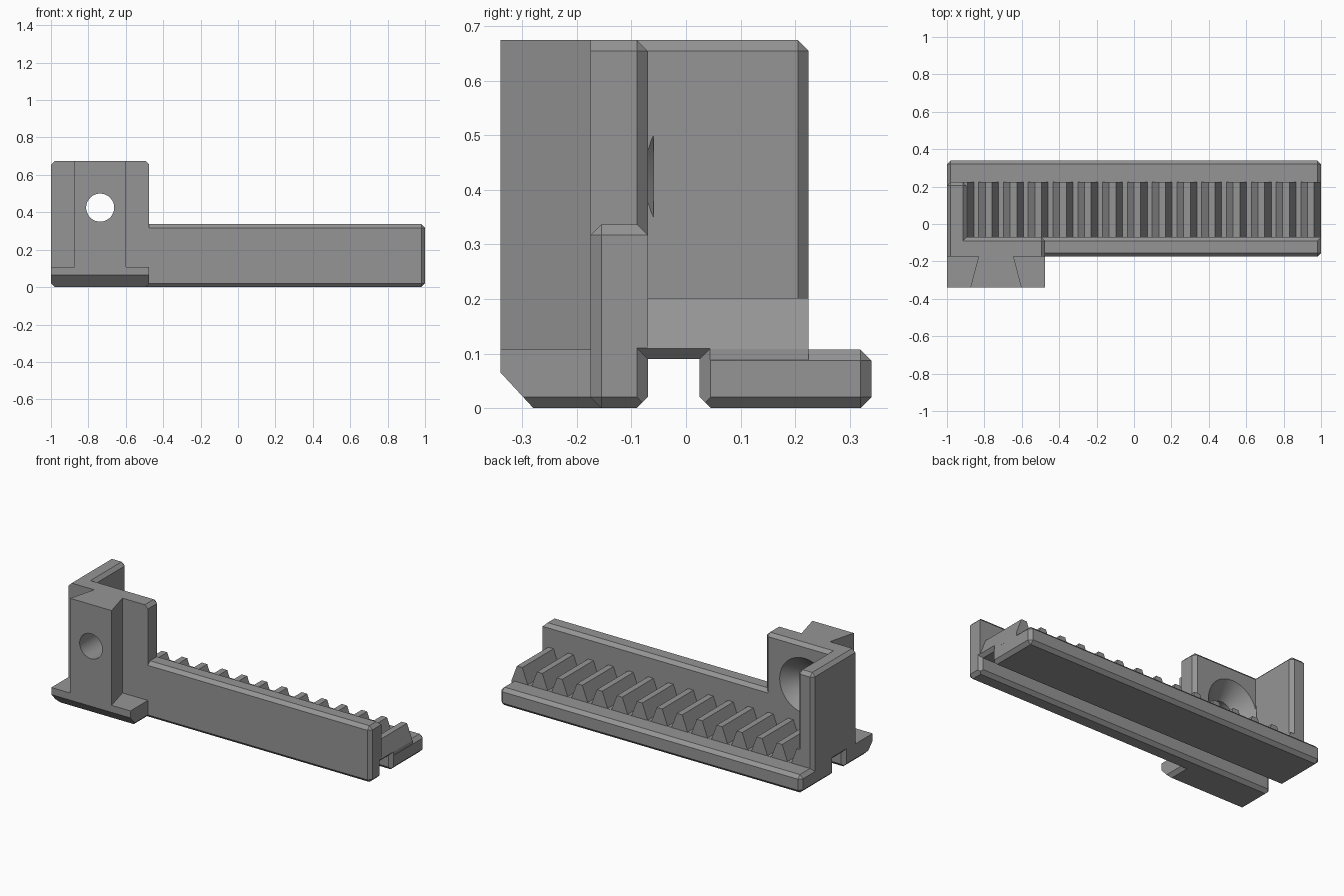
import bpy, bmesh, math
from mathutils import Vector

if "Cube" in bpy.data.objects:
    bpy.data.objects.remove(bpy.data.objects["Cube"])

C = 0.02          # chamfer size
H = 0.675         # tower height

grey = bpy.data.materials.new("grey")
grey.diffuse_color = (0.3, 0.3, 0.3, 1)
grey.use_nodes = True
grey.node_tree.nodes["Principled BSDF"].inputs["Base Color"].default_value = grey.diffuse_color


def finish(name, bm):
    bmesh.ops.recalc_face_normals(bm, faces=bm.faces[:])
    me = bpy.data.meshes.new(name)
    bm.to_mesh(me)
    bm.free()
    me.materials.append(grey)
    ob = bpy.data.objects.new(name, me)
    bpy.context.collection.objects.link(ob)
    return ob


def prism(name, pts, axis, lo, hi, rule=None):
    """Extrude a 2D outline along an axis; chamfer edges whose midpoint passes the rule."""
    place = {'x': lambda a, b, t: (t, a, b),
             'y': lambda a, b, t: (a, t, b),
             'z': lambda a, b, t: (a, b, t)}[axis]
    bm = bmesh.new()
    f = bm.faces.new([bm.verts.new(place(a, b, lo)) for a, b in pts])
    ext = bmesh.ops.extrude_face_region(bm, geom=[f])
    move = Vector(place(0, 0, hi - lo))
    bmesh.ops.translate(bm, vec=move, verts=[v for v in ext['geom'] if isinstance(v, bmesh.types.BMVert)])
    bmesh.ops.recalc_face_normals(bm, faces=bm.faces[:])
    if rule:
        edges = [e for e in bm.edges if rule((e.verts[0].co + e.verts[1].co) / 2)]
        bmesh.ops.bevel(bm, geom=edges, offset=C, offset_type='OFFSET', segments=1,
                        profile=0.5, affect='EDGES', clamp_overlap=False)
    return finish(name, bm)


def loft(name, rings):
    """Join equal-length closed rings into a capped solid."""
    bm = bmesh.new()
    vs = [[bm.verts.new(p) for p in r] for r in rings]
    n = len(vs[0])
    for a, b in zip(vs, vs[1:]):
        for i in range(n):
            bm.faces.new((a[i], a[(i + 1) % n], b[(i + 1) % n], b[i]))
    bm.faces.new(vs[0][::-1])
    bm.faces.new(vs[-1])
    return finish(name, bm)


def combine(ob, other, op):
    m = ob.modifiers.new(op.lower(), 'BOOLEAN')
    m.object, m.operation, m.solver = other, op, 'EXACT'
    bpy.context.view_layer.objects.active = ob
    bpy.ops.object.modifier_apply(modifier=m.name)
    bpy.data.objects.remove(other)


def rect(a0, b0, a1, b1):
    return [(a0, b0), (a1, b0), (a1, b1), (a0, b1)]


def near(a, b):
    return abs(a - b) < 1e-3


# long front wall, chamfered except the upright back corners
body = prism("toothed_slide", rect(-0.175, 0, -0.07, 0.337), 'x', -1, 1,
             lambda c: not (near(c.y, -0.07) and near(abs(c.x), 1))
             and not (near(c.y, -0.07) and near(c.z, 0)))

# low base rail behind the wall
rail = prism("base_rail", rect(-0.12, 0, 0.34, 0.107), 'x', -1, 1,
             lambda c: not near(c.y, -0.12))

# L-shaped tower: end wall plus mounting plate
tower = prism("tower", [(-1, -0.175), (-0.475, -0.175), (-0.475, -0.07),
                        (-0.895, -0.07), (-0.895, 0.225), (-1, 0.225)], 'z', C, H,
              lambda c: (near(c.z, H) and not near(c.y, -0.175)) or
              (near(c.z, (H + C) / 2) and
               ((near(c.x, -0.475) and near(c.y, -0.07)) or near(c.y, 0.225))))

# foot with a sloped underside
foot = prism("foot", [(-0.34, 0.065), (-0.28, 0), (-0.1, 0), (-0.1, 0.107), (-0.34, 0.107)],
             'x', -1, -0.475, lambda c: near(c.z, 0) and not near(c.x, -0.7375))

# dovetail on the front of the plate
dovetail = prism("dovetail", [(-0.875, -0.34), (-0.6, -0.34), (-0.645, -0.17), (-0.83, -0.17)],
                 'z', 0.08, H)

# row of gear teeth
outline = [(-0.96, 0.085)]
for k in range(-1, 14):
    x = -0.777 + 0.1325 * k
    outline += [(x + dx, z) for dx, z in
                ((-0.0535, 0.108), (-0.018, 0.202), (0.018, 0.202), (0.0535, 0.108))]
outline.append((outline[-1][0], 0.085))
teeth = prism("teeth", outline, 'y', -0.08, 0.225)

for part in (rail, tower, foot, dovetail, teeth):
    combine(body, part, 'UNION')


# underside slot, flared at both ends and along the bottom edges
def slot_ring(x, f):
    return [(x, -0.07 - f, -0.1), (x, 0.025 + f, -0.1), (x, 0.025 + f, 0.09 + f), (x, -0.07 - f, 0.09 + f)]


slot = loft("slot_cutter", [slot_ring(-1.01, C + 0.01), slot_ring(-1 + C, 0),
                            slot_ring(1 - C, 0), slot_ring(1.01, C + 0.01)])
flare = prism("flare_cutter", [(-0.1, -0.01), (0.055, -0.01), (0.025, C), (-0.07, C)], 'x', -1.1, 1.1)


# countersunk screw hole
def circle(y, r, n=48):
    return [(-0.737 + r * math.cos(2 * math.pi * i / n), y,
             0.425 + r * math.sin(2 * math.pi * i / n)) for i in range(n)]


hole = loft("hole_cutter", [circle(-0.4, 0.075), circle(-0.16, 0.075),
                            circle(-0.07, 0.165), circle(-0.06, 0.175)])

for cutter in (slot, flare, hole):
    combine(body, cutter, 'DIFFERENCE')

bpy.ops.object.select_all(action='DESELECT')
body.select_set(True)
bpy.context.view_layer.objects.active = body
bpy.ops.object.shade_smooth_by_angle(angle=math.radians(15))
